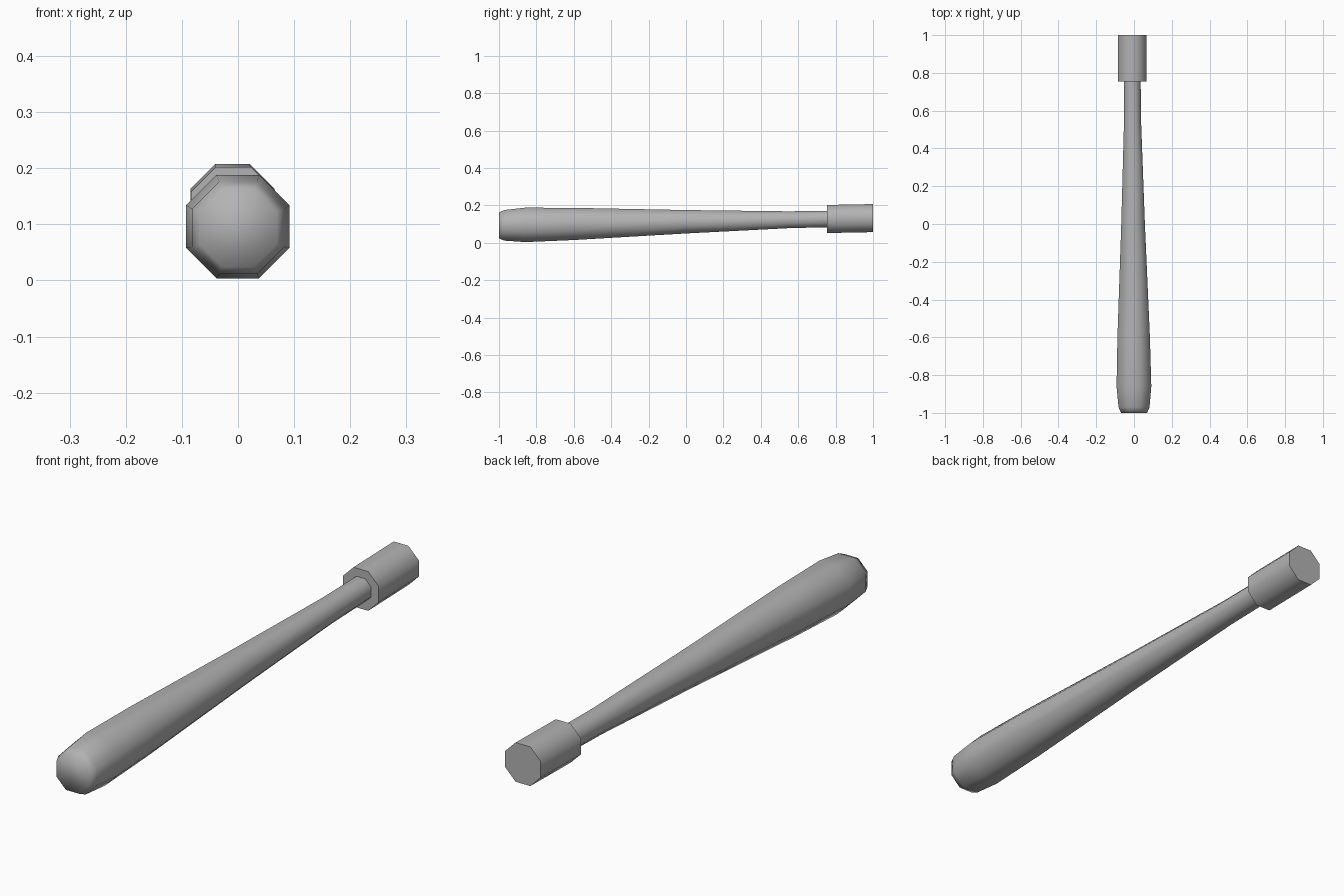
import bpy, bmesh
from math import pi, cos, sin, radians

if "Cube" in bpy.data.objects:
    bpy.data.objects.remove(bpy.data.objects["Cube"], do_unlink=True)

SIDES = 8

grey = bpy.data.materials.new("plain grey")
grey.use_nodes = True
colour = (0.45, 0.45, 0.45, 1)
grey.diffuse_color = colour
grey.node_tree.nodes["Principled BSDF"].inputs["Base Color"].default_value = colour


def axis(y):
    """Slightly tilted centre line of the bat."""
    return -0.0048 - 0.0052 * y, 0.1125 + 0.0195 * y


def turned(name, profile, sharp_angle):
    """Octagonal turned part from (y, half width across flats) pairs."""
    bm = bmesh.new()
    rings = []
    for y, half in profile:
        cx, cz = axis(y)
        r = half / cos(pi / SIDES)
        angles = [2 * pi * (i + 0.5) / SIDES for i in range(SIDES)]
        rings.append([bm.verts.new((cx + r * cos(a), y, cz + r * sin(a))) for a in angles])
    for a, b in zip(rings, rings[1:]):
        for i in range(SIDES):
            j = (i + 1) % SIDES
            bm.faces.new((a[i], a[j], b[j], b[i]))
    bm.faces.new(rings[0])
    bm.faces.new(rings[-1])
    bmesh.ops.recalc_face_normals(bm, faces=bm.faces)
    mesh = bpy.data.meshes.new(name)
    bm.to_mesh(mesh)
    bm.free()
    mesh.materials.append(grey)
    obj = bpy.data.objects.new(name, mesh)
    bpy.context.collection.objects.link(obj)
    bpy.ops.object.select_all(action="DESELECT")
    obj.select_set(True)
    bpy.context.view_layer.objects.active = obj
    bpy.ops.object.shade_smooth_by_angle(angle=radians(sharp_angle))
    return obj


# Barrel with rounded tip, tapering into the handle
turned("barrel_and_handle", [(-1, 0.069), (-0.97, 0.082), (-0.86, 0.092), (-0.6, 0.086),
                             (0, 0.0625), (0.55, 0.045), (0.77, 0.044)], 80)

# End grip knob
turned("knob", [(0.755, 0.075), (1, 0.075)], 60)
